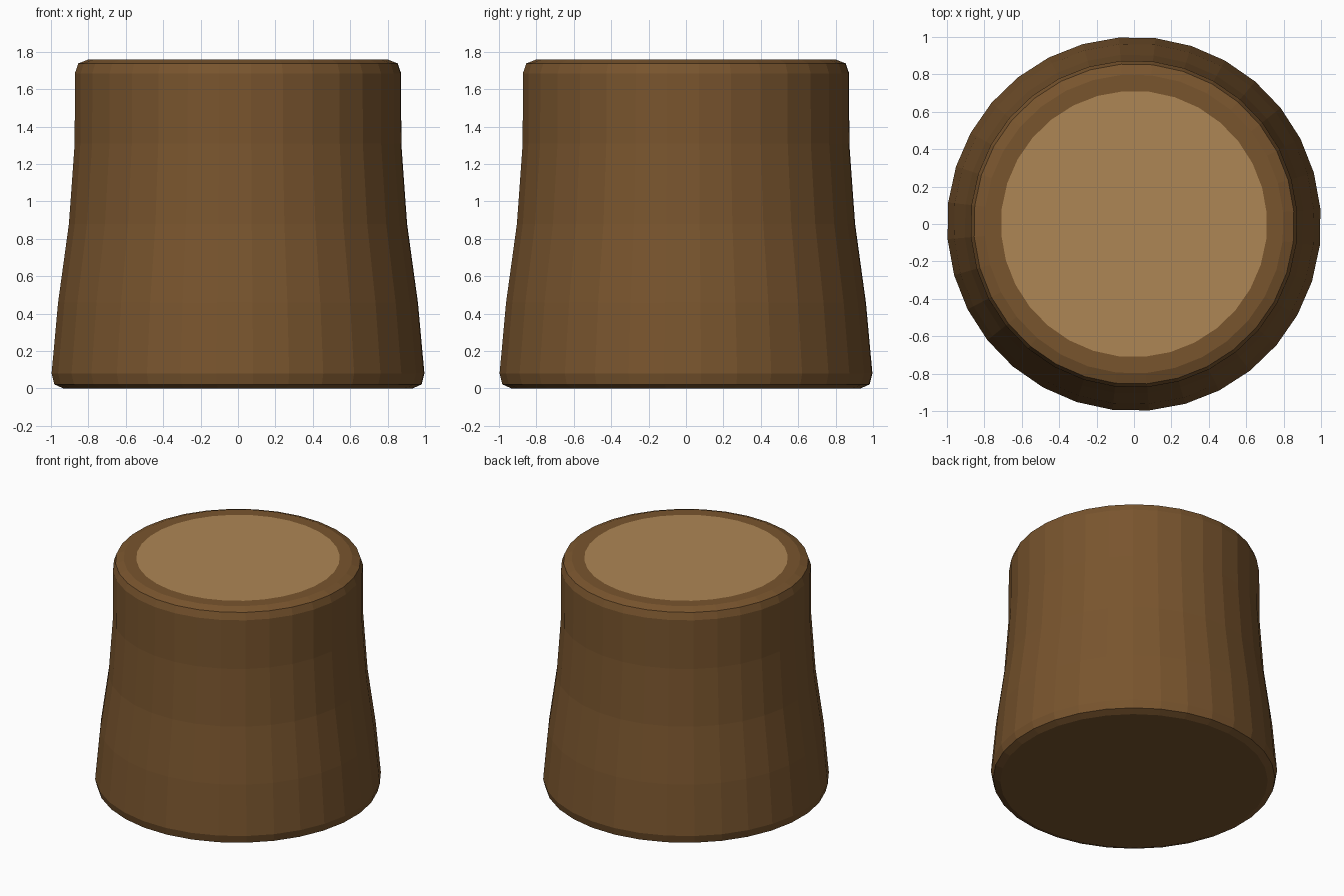
import bpy, bmesh, math

if "Cube" in bpy.data.objects:
    bpy.data.objects.remove(bpy.data.objects["Cube"])

SIDES = 32
TURN = math.radians(180 / SIDES - 1)


def material(name, rgb):
    m = bpy.data.materials.new(name)
    m.diffuse_color = (*rgb, 1)
    m.use_nodes = True
    m.node_tree.nodes["Principled BSDF"].inputs["Base Color"].default_value = m.diffuse_color
    return m


# Trunk profile (radius, height), from base to the cut top
profile = [(0.935, 0), (0.985, 0.022), (1.0, 0.08), (0.965, 0.46), (0.907, 0.88),
           (0.876, 1.31), (0.875, 1.685), (0.857, 1.738), (0.80, 1.76), (0.712, 1.76)]

bm = bmesh.new()
rings = []
for r, z in profile:
    rings.append([bm.verts.new((r * math.cos(TURN + math.tau * i / SIDES),
                                r * math.sin(TURN + math.tau * i / SIDES), z))
                  for i in range(SIDES)])

# Bark walls and rim
for low, high in zip(rings, rings[1:]):
    for i in range(SIDES):
        j = (i + 1) % SIDES
        bm.faces.new((low[i], low[j], high[j], high[i]))

# Underside and pale cut wood
bm.faces.new(rings[0][::-1])
bm.faces.new(rings[-1]).material_index = 1

mesh = bpy.data.meshes.new("tree_stump")
bm.to_mesh(mesh)
bm.free()
mesh.materials.append(material("bark", (0.19, 0.09, 0.027)))
mesh.materials.append(material("cut_wood", (0.42, 0.24, 0.09)))
stump = bpy.data.objects.new("tree_stump", mesh)
bpy.context.collection.objects.link(stump)
